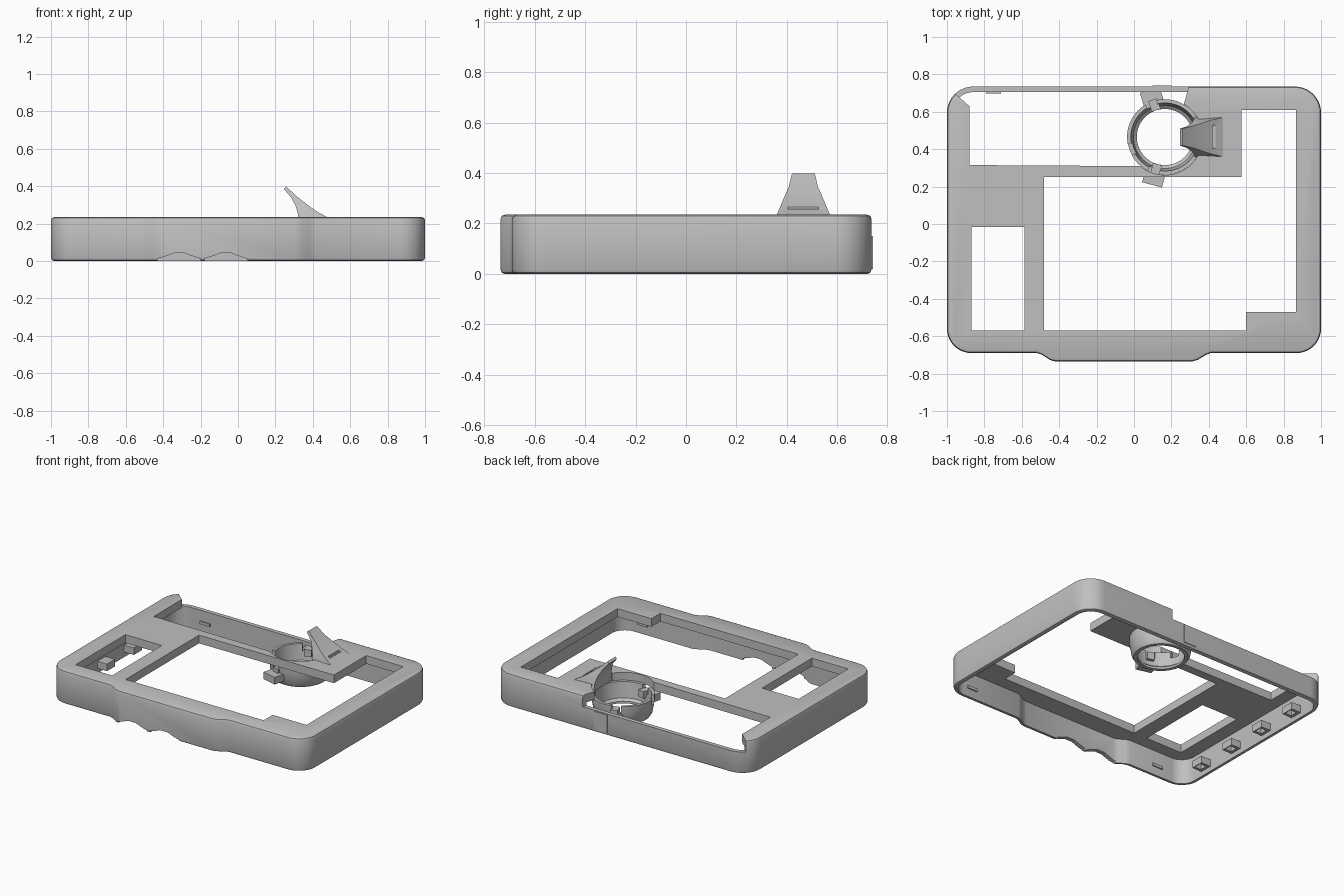
import bpy, bmesh
from math import sin, cos, radians, pi
from mathutils import Matrix

cube = bpy.data.objects.get("Cube")
if cube:
    bpy.data.objects.remove(cube, do_unlink=True)

grey = bpy.data.materials.new("plain grey plastic")
grey.use_nodes = True
colour = (0.53, 0.53, 0.53, 1)
grey.diffuse_color = colour
grey.node_tree.nodes["Principled BSDF"].inputs["Base Color"].default_value = colour


def arc(cx, cy, r, a0, a1, n=10):
    steps = [radians(a0 + (a1 - a0) * i / n) for i in range(n + 1)]
    return [(cx + r * cos(a), cy + r * sin(a)) for a in steps]


def finish(name, bm):
    bmesh.ops.recalc_face_normals(bm, faces=bm.faces)
    mesh = bpy.data.meshes.new(name)
    bm.to_mesh(mesh)
    bm.free()
    mesh.materials.append(grey)
    ob = bpy.data.objects.new(name, mesh)
    bpy.context.scene.collection.objects.link(ob)
    return ob


def loft(name, rings, closed=False):
    """Skin equal-length rings of 3D points; cap the ends unless closed."""
    bm = bmesh.new()
    loops = [[bm.verts.new(p) for p in ring] for ring in rings]
    pairs = list(zip(loops, loops[1:]))
    if closed:
        pairs.append((loops[-1], loops[0]))
    for a, b in pairs:
        for i in range(len(a)):
            j = (i + 1) % len(a)
            bm.faces.new((a[i], a[j], b[j], b[i]))
    if not closed:
        bm.faces.new(loops[0])
        bm.faces.new(loops[-1])
    return finish(name, bm)


def prism(name, pts, z0, z1):
    return loft(name, [[(x, y, z) for x, y in pts] for z in (z0, z1)])


def box(name, centre, size, turn=0):
    bm = bmesh.new()
    m = (Matrix.Translation(centre) @ Matrix.Rotation(radians(turn), 4, "Z")
         @ Matrix.Diagonal((*size, 1)))
    bmesh.ops.create_cube(bm, size=1, matrix=m)
    return finish(name, bm)


def cut(ob, cutters):
    for c in cutters:
        c.hide_render = True
        mod = ob.modifiers.new("cut", "BOOLEAN")
        mod.operation, mod.solver, mod.object = "DIFFERENCE", "EXACT", c
    graph = bpy.context.evaluated_depsgraph_get()
    mesh = bpy.data.meshes.new_from_object(ob.evaluated_get(graph))
    ob.modifiers.clear()
    ob.data = mesh
    for c in cutters:
        bpy.data.objects.remove(c, do_unlink=True)


def smooth(ob):
    bpy.ops.object.select_all(action="DESELECT")
    ob.select_set(True)
    bpy.context.view_layer.objects.active = ob
    bpy.ops.object.shade_smooth_by_angle(angle=radians(35))


def outline(d):
    """Rounded case outline with a front bulge, inset by d."""
    bulge = [(-0.52, -0.69), (-0.49, -0.70), (-0.45, -0.727), (-0.42, -0.735),
             (0.31, -0.735), (0.34, -0.727), (0.385, -0.70), (0.41, -0.69)]
    return ([(x, y + d) for x, y in bulge]
            + arc(0.87, -0.56, 0.13 - d, -90, 0) + arc(0.86, 0.595, 0.14 - d, 0, 90)
            + arc(-0.86, 0.595, 0.14 - d, 90, 180) + arc(-0.87, -0.56, 0.13 - d, 180, 270))


# Case: rounded shell, hollow from below
TOP = 0.235
rim = [(0.018, 0), (0.005, 0.005), (0, 0.018),
       (0, TOP - 0.018), (0.005, TOP - 0.005), (0.018, TOP)]
case = loft("case_shell", [[(x, y, z) for x, y in outline(d)] for d, z in rim])
RX, RY = 0.165, 0.465
main_window = [(-0.48, -0.57), (0.6, -0.57), (0.6, -0.47), (0.865, -0.47),
               (0.865, 0.61), (0.575, 0.61), (0.575, 0.25), (-0.48, 0.25)]
small_window = [(-0.87, -0.57), (-0.585, -0.57), (-0.585, -0.015), (-0.87, -0.015)]
back_opening = ([(-0.975, 0.85), (-0.965, 0.705), (-0.88, 0.63), (-0.88, 0.315)]
                + arc(RX, RY, 0.203, -130, 60, 32) + [(0.295, 0.74), (0.295, 0.85)])
cutters = [prism("cavity_cutter", outline(0.03), -0.1, 0.177),
           prism("main_window_cutter", main_window, 0.1, 0.4),
           prism("small_window_cutter", small_window, 0.1, 0.4),
           prism("back_opening_cutter", back_opening, 0.155, 0.4)]
# Scalloped notches in the lower front edge
for x in (-0.315, -0.065):
    profile = [(x - 0.115, -0.05), (x - 0.115, 0.012), (x - 0.06, 0.03), (x - 0.03, 0.042),
               (x + 0.03, 0.042), (x + 0.06, 0.03), (x + 0.115, 0.012), (x + 0.115, -0.05)]
    cutters.append(loft("scallop_cutter", [[(px, y, z) for px, z in profile]
                                           for y in (-0.8, -0.66)]))
cut(case, cutters)
smooth(case)

# Ring cup held inside the back opening
cup = [(0.202, 0.18), (0.202, 0.14), (0.188, 0.06), (0.175, 0.04),
       (0.15, 0.04), (0.15, 0.055), (0.168, 0.07), (0.182, 0.18)]
ring = loft("ring_cup", [[(RX + r * cos(2 * pi * i / 64), RY + r * sin(2 * pi * i / 64), z)
                          for i in range(64)] for r, z in cup], closed=True)
notches = []
for a in (112, 200, 252):
    ca, sa = cos(radians(a)), sin(radians(a))
    notches.append(box("notch_cutter", (RX + 0.19 * ca, RY + 0.19 * sa, 0.17),
                       (0.09, 0.06, 0.08), a))
cut(ring, notches)
smooth(ring)

# Tabs on the ring, with a small catch on each
for side, a in (("back", 108), ("front", 255)):
    ca, sa = cos(radians(a)), sin(radians(a))
    box(side + "_ring_tab", (RX + 0.225 * ca, RY + 0.225 * sa, 0.1), (0.08, 0.11, 0.05), a)
    box(side + "_ring_catch", (RX + 0.18 * ca, RY + 0.18 * sa, 0.13), (0.06, 0.05, 0.05), a)
box("back_wall_pad", (0.15, 0.725, 0.085), (0.1, 0.03, 0.13))

# Swept lever rising from the top plate over the ring
stations = [((0.258, 0.398), (0.245, 0.386), 0.045), ((0.315, 0.345), (0.284, 0.34), 0.058),
            ((0.37, 0.302), (0.308, 0.295), 0.077), ((0.42, 0.266), (0.32, 0.255), 0.092),
            ((0.48, 0.233), (0.325, 0.19), 0.106)]
lever = loft("lever", [[(ux, RY - w, uz), (ux, RY + w, uz), (lx, RY + w, lz), (lx, RY - w, lz)]
                       for (ux, uz), (lx, lz), w in stations])
cut(lever, [box("lever_slot_cutter", (0.428, RY, 0.3), (0.016, 0.12, 0.1))])
smooth(lever)

# Latch sockets along the right inner wall
for i, y in enumerate((-0.44, -0.14, 0.16, 0.46)):
    socket = box(f"latch_socket_{i + 1}", (-0.935, y, 0.06), (0.08, 0.09, 0.05))
    cut(socket, [box("socket_cutter", (-0.925, y, 0.05), (0.05, 0.05, 0.05))])

# Snap ribs on the inner faces of the long walls
for x in (-0.75, 0.8):
    for name, y in (("front", -0.658), ("back", 0.703)):
        box(f"{name}_snap_rib", (x, y, 0.07), (0.08, 0.012, 0.02))
